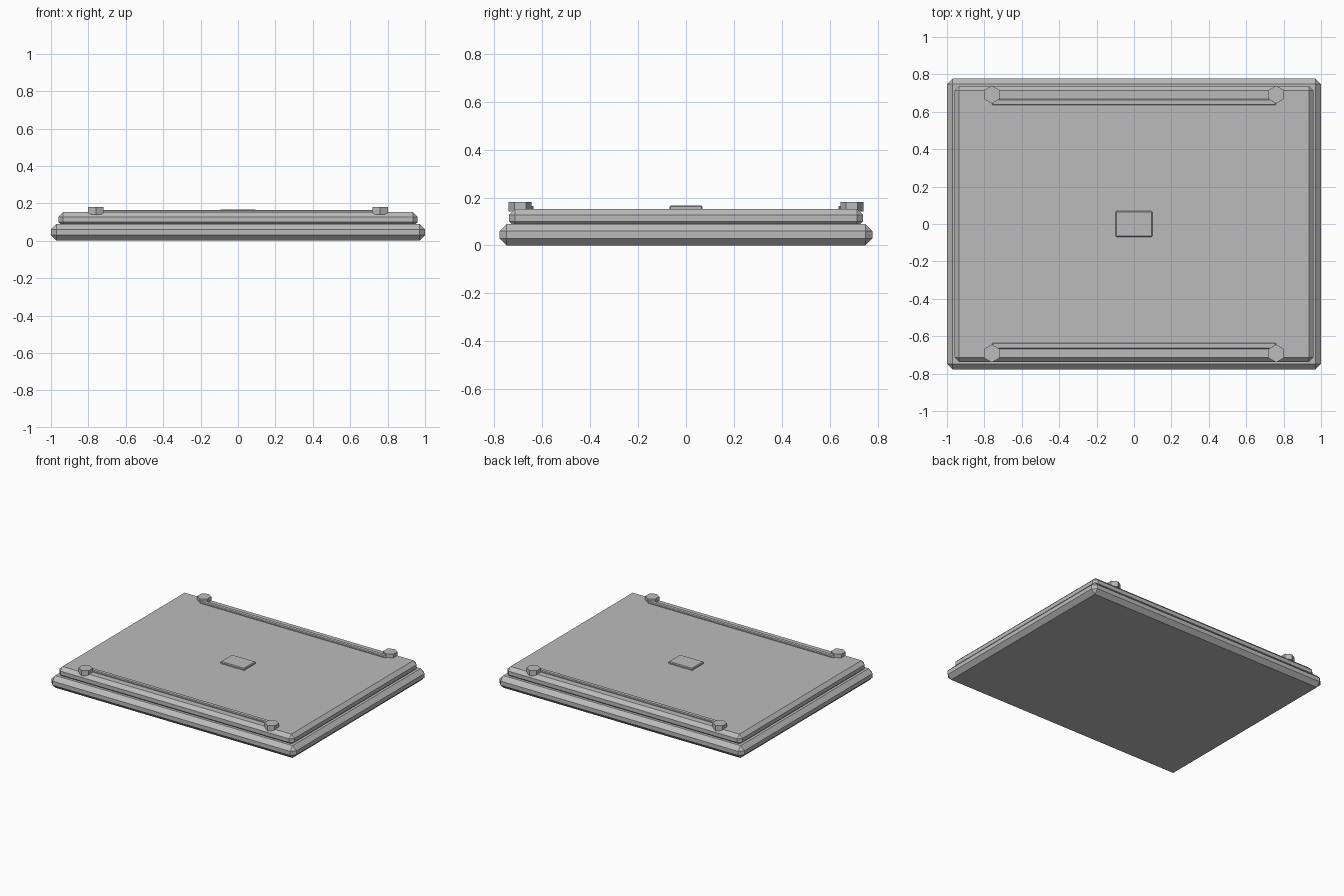
import bpy
import math

default = bpy.data.objects.get("Cube")
if default:
    bpy.data.objects.remove(default, do_unlink=True)

GREY = (0.5, 0.5, 0.5, 1)
grey = bpy.data.materials.new("plain grey")
grey.use_nodes = True
grey.diffuse_color = GREY
grey.node_tree.nodes["Principled BSDF"].inputs["Base Color"].default_value = GREY


def box(name, x, y, z, bevel):
    """Chamfered box from (min, max) ranges."""
    spans = (x, y, z)
    bpy.ops.mesh.primitive_cube_add(size=1, location=[sum(s) / 2 for s in spans])
    ob = bpy.context.object
    ob.name = name
    ob.scale = [s[1] - s[0] for s in spans]
    bpy.ops.object.transform_apply(location=False, rotation=False, scale=True)
    mod = ob.modifiers.new("chamfer", "BEVEL")
    mod.width = bevel
    mod.segments = 1
    ob.data.materials.append(grey)


# Stacked slabs
box("base_slab", (-1, 1), (-0.778, 0.778), (0, 0.09), 0.03)
box("upper_slab", (-0.96, 0.96), (-0.738, 0.738), (0.075, 0.153), 0.025)

# Small raised plate in the middle
box("centre_plate", (-0.098, 0.098), (-0.069, 0.069), (0.14, 0.167), 0.005)

# Edge strips with a hexagonal stud at each end
for side, s in (("front", -1), ("back", 1)):
    box(side + "_strip", (-0.76, 0.76), sorted((s * 0.635, s * 0.669)), (0.14, 0.165), 0.005)
    for end, e in (("right", -1), ("left", 1)):
        bpy.ops.mesh.primitive_cylinder_add(
            vertices=6, radius=0.048, depth=0.04, location=(e * 0.76, s * 0.692, 0.161))
        stud = bpy.context.object
        stud.name = side + "_" + end + "_stud"
        stud.data.materials.append(grey)
